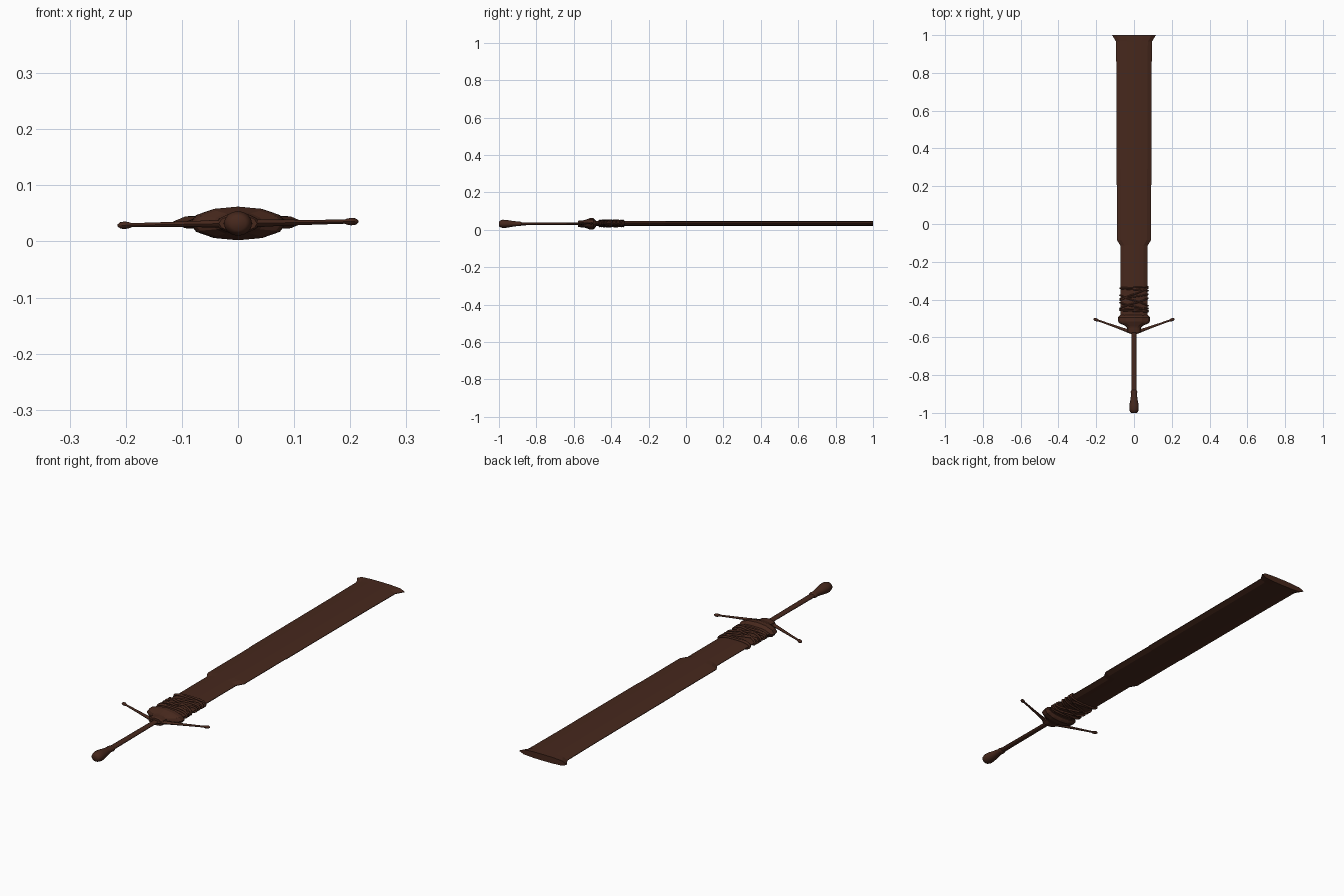
import bpy, bmesh
from math import sin, cos, pi, copysign
from mathutils import Vector, Matrix

if "Cube" in bpy.data.objects:
    bpy.data.objects.remove(bpy.data.objects["Cube"])

ZC = 0.032  # height of the sword's centre line

mat = bpy.data.materials.new("dark_brown")
mat.diffuse_color = (0.062, 0.021, 0.012, 1)
mat.use_nodes = True
mat.node_tree.nodes["Principled BSDF"].inputs["Base Color"].default_value = mat.diffuse_color


def loft(name, rings, closed=False, smooth=None):
    """Skin a list of equally sized vertex rings; cap the ends unless closed."""
    bm = bmesh.new()
    vr = [[bm.verts.new(p) for p in r] for r in rings]
    n = len(vr[0])
    pairs = list(zip(vr, vr[1:])) + ([(vr[-1], vr[0])] if closed else [])
    for a, b in pairs:
        for i in range(n):
            j = (i + 1) % n
            bm.faces.new((a[i], a[j], b[j], b[i]))
    if not closed:
        bm.faces.new(vr[0])
        bm.faces.new(vr[-1])
    bmesh.ops.recalc_face_normals(bm, faces=bm.faces)
    me = bpy.data.meshes.new(name)
    bm.to_mesh(me)
    bm.free()
    me.materials.append(mat)
    ob = bpy.data.objects.new(name, me)
    bpy.context.collection.objects.link(ob)
    if smooth:
        bpy.ops.object.select_all(action='DESELECT')
        ob.select_set(True)
        bpy.context.view_layer.objects.active = ob
        bpy.ops.object.shade_smooth_by_angle(angle=smooth)
    return ob


def ellipses(stations, n=12):
    """Rings across y from (y, half width, half height)."""
    return [[(rx * cos(2 * pi * i / n), y, ZC + rz * sin(2 * pi * i / n))
             for i in range(n)] for y, rx, rz in stations]


# Blade: shallow arched faces with bevelled cutting edges
def blade_ring(y, w):
    t = 0.014
    top = [(w, 0.0012), (w - 0.022, 0.0105), (w * 0.4, 0.0135), (0, t)]
    upper = top + [(-x, z) for x, z in reversed(top[:-1])]
    ring = upper + [(x, -z) for x, z in reversed(upper)]
    return [(x, y, ZC + 0.002 + z) for x, z in ring]


loft("blade", [blade_ring(y, w) for y, w in
               [(-0.50, 0.072), (-0.115, 0.072), (-0.085, 0.09), (0.20, 0.09),
                (0.21, 0.092), (0.76, 0.093), (0.965, 0.095), (1.0, 0.116)]])

# Collar holding the blade
loft("collar", ellipses([(-0.578, 0.034, 0.015), (-0.572, 0.038, 0.018),
                         (-0.548, 0.038, 0.019), (-0.54, 0.045, 0.021),
                         (-0.525, 0.078, 0.026), (-0.515, 0.084, 0.030),
                         (-0.495, 0.086, 0.030), (-0.488, 0.080, 0.024),
                         (-0.482, 0.074, 0.016)]))

# Grip, flat oval rod
loft("grip", ellipses([(-0.90, 0.014, 0.008), (-0.62, 0.013, 0.006),
                       (-0.57, 0.013, 0.006)]), smooth=0.9)

# Pommel with neck ring
loft("pommel", ellipses([(-1.0, 0.014, 0.012), (-0.994, 0.021, 0.018),
                         (-0.98, 0.025, 0.022), (-0.96, 0.025, 0.021),
                         (-0.93, 0.019, 0.016), (-0.90, 0.015, 0.012),
                         (-0.89, 0.018, 0.012), (-0.882, 0.016, 0.010),
                         (-0.878, 0.012, 0.006)], 16), smooth=0.9)

# Cross-guard arms: thin tapered rods ending in knobs
for side, label in ((1, "right"), (-1, "left")):
    start = Vector((0.01 * side, -0.574, ZC))
    end = Vector((0.214 * side, -0.502, ZC + 0.0035 * side))
    axis = (end - start).normalized()
    u = axis.cross(Vector((0, 0, 1))).normalized()
    v = axis.cross(u)
    profile = [(0, 0.010), (0.3, 0.007), (0.6, 0.0055), (0.88, 0.0045),
               (0.90, 0.0065), (0.94, 0.0085), (0.98, 0.007), (1, 0.003)]
    loft("guard_arm_" + label,
         [[start.lerp(end, f) + r * (u * cos(k * pi / 4) + 0.8 * v * sin(k * pi / 4))
           for k in range(8)] for f, r in profile], smooth=0.8)


# Cord wraps: slanted loops round the lower blade
def wrap(name, y0, slant, r=0.0045, a=0.074, b=0.0165, n=32):
    path = []
    for i in range(n):
        c, s = cos(2 * pi * i / n), sin(2 * pi * i / n)
        path.append(Vector((a * copysign(abs(c) ** 0.8, c), y0 + slant * c,
                            ZC + 0.002 + b * copysign(abs(s) ** 0.8, s))))
    rings = []
    for i, p in enumerate(path):
        t = (path[(i + 1) % n] - path[i - 1]).normalized()
        u = t.cross(Vector((0, 1, 0))).normalized()
        v = t.cross(u)
        rings.append([p + r * (u * cos(k * pi / 3) + v * sin(k * pi / 3))
                      for k in range(6)])
    loft(name, rings, closed=True, smooth=1.2)


for i, (y0, slant) in enumerate([(-0.336, 0.003), (-0.347, -0.006),
                                 (-0.372, 0.033), (-0.385, 0.012),
                                 (-0.405, -0.028), (-0.42, 0.026),
                                 (-0.437, -0.020), (-0.45, 0.004),
                                 (-0.461, -0.004)]):
    wrap("cord_wrap_%d" % (i + 1), y0, slant)
